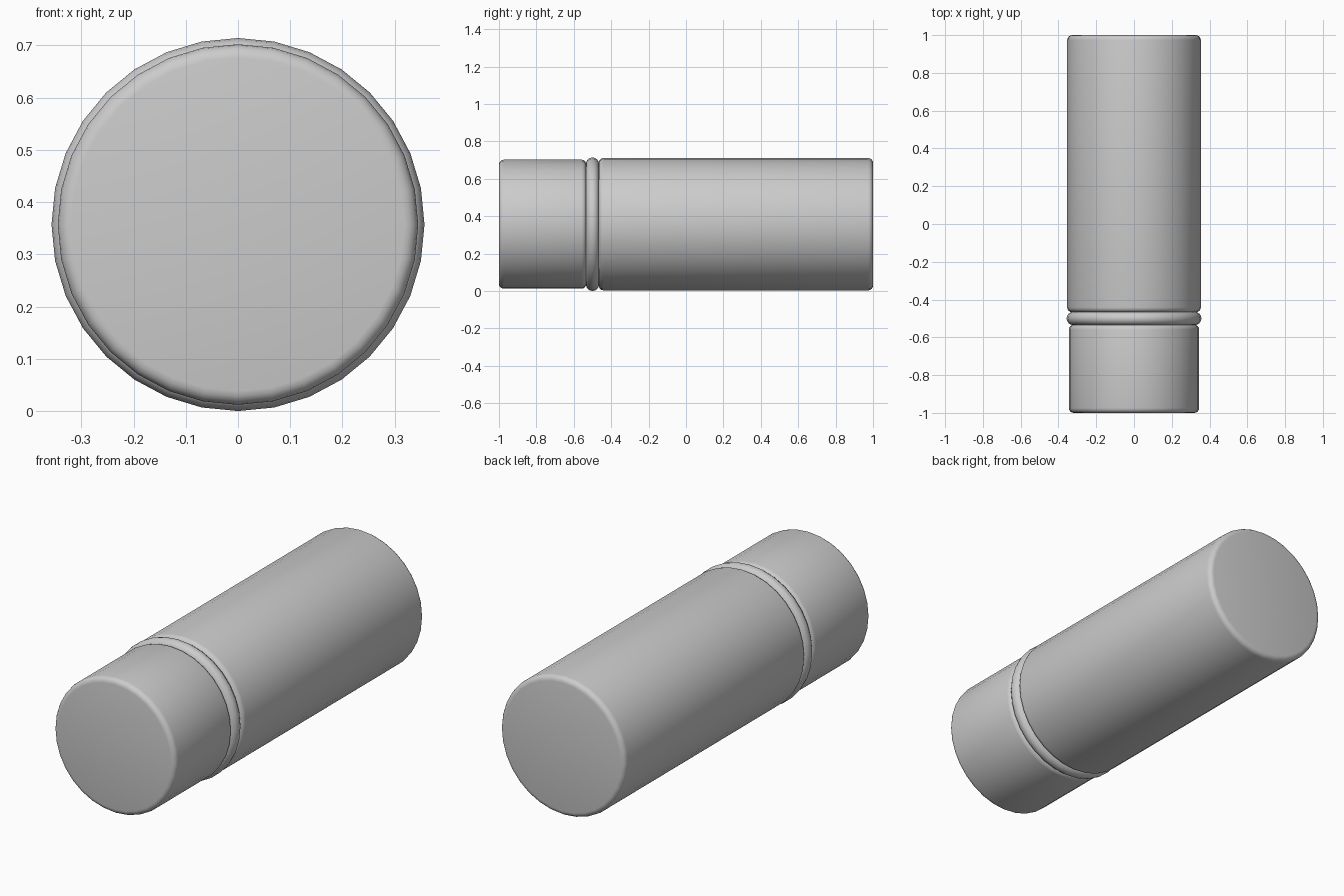
import bpy
import bmesh
import math

if "Cube" in bpy.data.objects:
    bpy.data.objects.remove(bpy.data.objects["Cube"], do_unlink=True)

AXIS_Z = 0.357
SIDES = 32

grey = bpy.data.materials.new("plain_grey")
grey.use_nodes = True
colour = (0.6, 0.6, 0.6, 1)
grey.diffuse_color = colour
grey.node_tree.nodes["Principled BSDF"].inputs["Base Color"].default_value = colour


def finish(obj, name, angle):
    obj.name = name
    obj.data.materials.append(grey)
    bpy.ops.object.select_all(action="DESELECT")
    obj.select_set(True)
    bpy.context.view_layer.objects.active = obj
    bpy.ops.object.shade_smooth_by_angle(angle=math.radians(angle))


def rounded_barrel(name, radius, y_front, y_back, bevel):
    """Closed cylinder along y with rounded rims."""
    bpy.ops.mesh.primitive_cylinder_add(
        vertices=SIDES, radius=radius, depth=y_back - y_front,
        location=(0, (y_front + y_back) / 2, AXIS_Z),
        rotation=(math.pi / 2, 0, 0))
    obj = bpy.context.object
    bm = bmesh.new()
    bm.from_mesh(obj.data)
    caps = [f for f in bm.faces if len(f.verts) == SIDES]
    rims = {e for f in caps for e in f.edges}
    bmesh.ops.bevel(bm, geom=list(rims), offset=bevel, segments=4,
                    profile=0.5, affect="EDGES")
    bm.to_mesh(obj.data)
    bm.free()
    finish(obj, name, 30)


# Short front cap and long main body
rounded_barrel("front_cap", 0.345, -1, -0.533, 0.026)
rounded_barrel("main_body", 0.354, -0.467, 1, 0.026)

# Round ring filling the joint between them
bpy.ops.mesh.primitive_torus_add(
    major_segments=SIDES, minor_segments=16,
    major_radius=0.322, minor_radius=0.035,
    location=(0, -0.5, AXIS_Z), rotation=(math.pi / 2, 0, 0))
finish(bpy.context.object, "joint_ring", 60)
